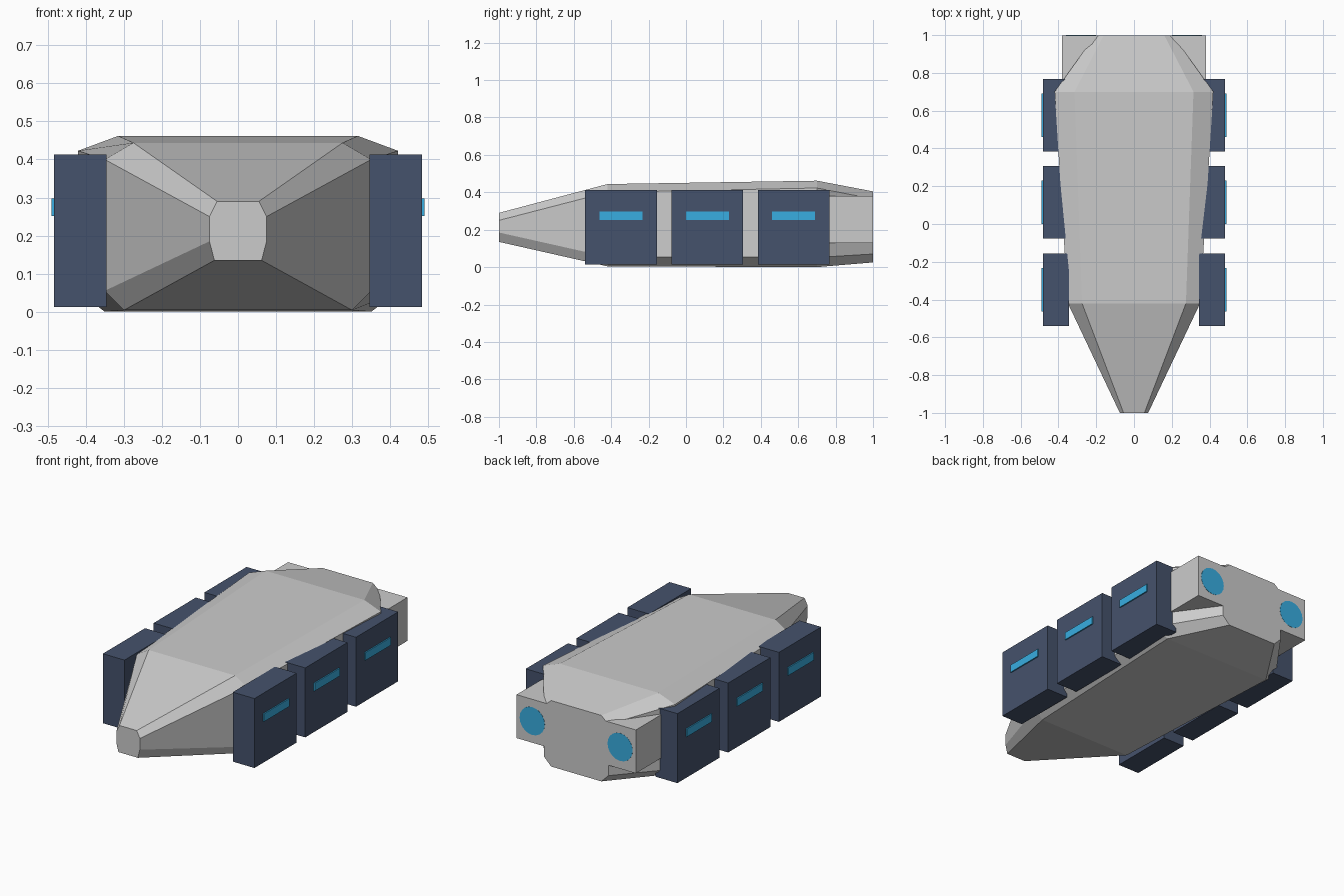
import bpy, bmesh, math
from mathutils import Matrix

if "Cube" in bpy.data.objects:
    bpy.data.objects.remove(bpy.data.objects["Cube"])


def material(name, color):
    m = bpy.data.materials.new(name)
    m.diffuse_color = (*color, 1)
    m.use_nodes = True
    m.node_tree.nodes["Principled BSDF"].inputs["Base Color"].default_value = m.diffuse_color
    return m


navy = material("navy_armour", (0.06, 0.085, 0.15))
glow = material("blue_glow", (0.04, 0.42, 0.75))


def finish(bm, name, mat=None):
    bmesh.ops.recalc_face_normals(bm, faces=bm.faces)
    me = bpy.data.meshes.new(name)
    bm.to_mesh(me)
    bm.free()
    ob = bpy.data.objects.new(name, me)
    bpy.context.collection.objects.link(ob)
    if mat:
        me.materials.append(mat)
    return ob


def box(name, x, y, z, mat=None):
    bm = bmesh.new()
    size = [b - a for a, b in (x, y, z)]
    mid = [(a + b) / 2 for a, b in (x, y, z)]
    bmesh.ops.create_cube(bm, size=1, matrix=Matrix.Translation(mid) @ Matrix.Diagonal((*size, 1)))
    return finish(bm, name, mat)


# Hull: eight-sided sections lofted from nose to stern
# y, half widths (top, side, bottom), heights (top, upper side, lower side, bottom)
sections = [
    (-1.00, 0.055, 0.075, 0.062, 0.290, 0.250, 0.185, 0.135),
    (-0.42, 0.275, 0.350, 0.300, 0.444, 0.400, 0.055, 0.004),
    (0.70, 0.315, 0.420, 0.350, 0.462, 0.423, 0.052, 0.000),
    (0.999, 0.160, 0.205, 0.160, 0.405, 0.365, 0.070, 0.025),
]
bm = bmesh.new()
rings = []
for y, wt, ws, wb, zt, zu, zl, zb in sections:
    half = [(wb, zb), (ws, zl), (ws, zu), (wt, zt)]
    loop = half + [(-x, z) for x, z in reversed(half)]
    rings.append([bm.verts.new((x, y, z)) for x, z in loop])
for a, b in zip(rings, rings[1:]):
    for i in range(8):
        j = (i + 1) % 8
        bm.faces.new((a[i], a[j], b[j], b[i]))
bm.faces.new(rings[0])
bm.faces.new(rings[-1])
finish(bm, "hull")

for side, s in (("left", -1), ("right", 1)):
    def span(a, b):
        return tuple(sorted((s * a, s * b)))

    # Side pods with a glowing slit each
    for n, y in enumerate((-0.348, 0.114, 0.576), 1):
        box(f"{side}_pod_{n}", span(0.345, 0.483), (y - 0.192, y + 0.192), (0.013, 0.413), navy)
        box(f"{side}_pod_light_{n}", span(0.46, 0.49), (y - 0.115, y + 0.115), (0.252, 0.297), glow)

    # Stern engine block with a round exhaust
    box(f"{side}_engine", span(0.18, 0.38), (0.70, 0.999), (0.13, 0.38))
    bm = bmesh.new()
    bmesh.ops.create_cone(
        bm, cap_ends=True, segments=20, radius1=0.08, radius2=0.08, depth=0.04,
        matrix=Matrix.Translation((s * 0.28, 0.98, 0.255)) @ Matrix.Rotation(math.pi / 2, 4, 'X'))
    finish(bm, f"{side}_exhaust", glow)
